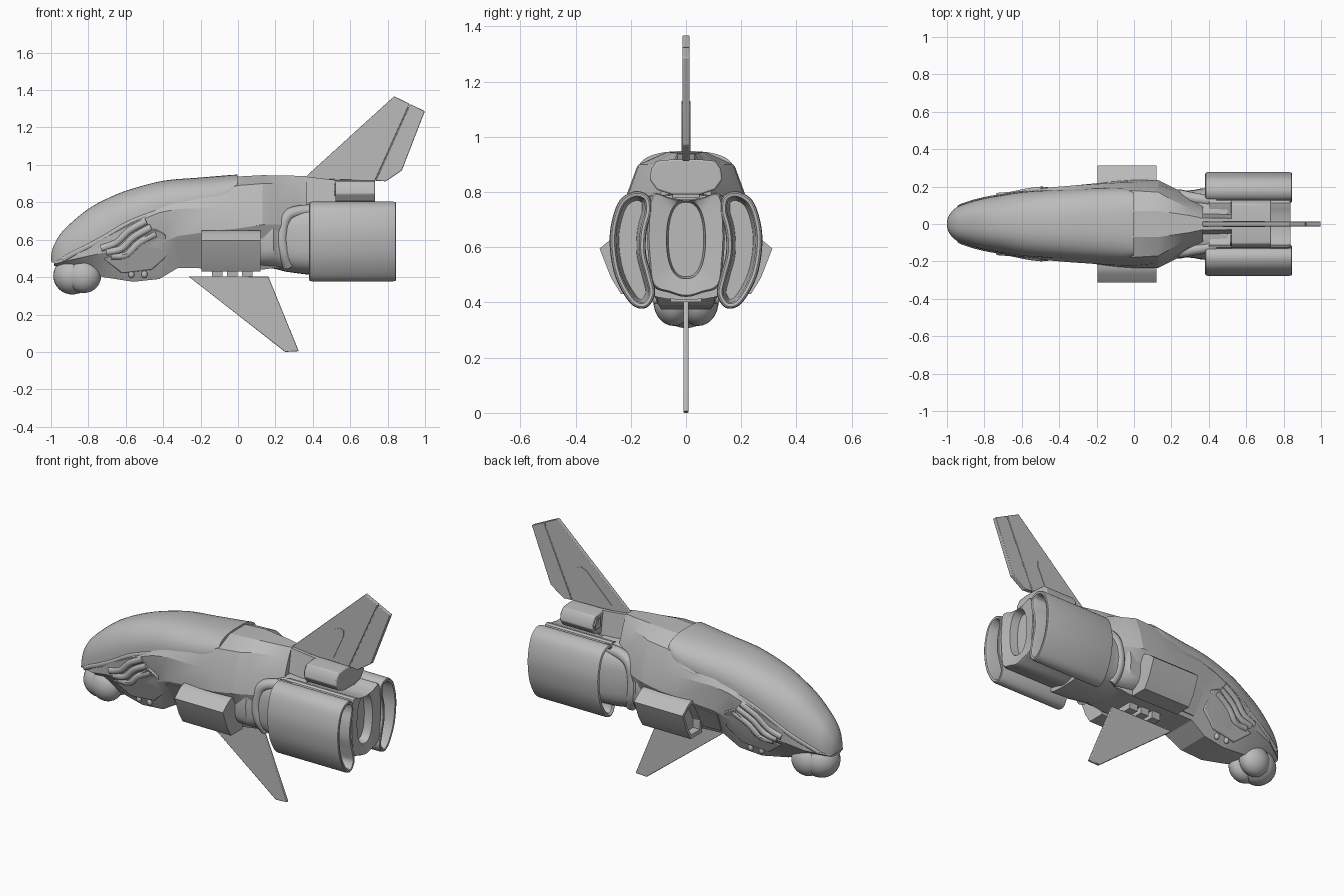
import bpy, bmesh, math
from mathutils import Vector
from mathutils.bvhtree import BVHTree

if "Cube" in bpy.data.objects:
    bpy.data.objects.remove(bpy.data.objects["Cube"])

grey = bpy.data.materials.new("hull grey")
grey.diffuse_color = (0.5, 0.5, 0.5, 1)
grey.use_nodes = True
grey.node_tree.nodes["Principled BSDF"].inputs["Base Color"].default_value = grey.diffuse_color


def finish(name, bm, angle=30, mirror=False, bevel=0):
    bmesh.ops.remove_doubles(bm, verts=bm.verts, dist=1e-5)
    bmesh.ops.recalc_face_normals(bm, faces=bm.faces)
    me = bpy.data.meshes.new(name)
    bm.to_mesh(me)
    bm.free()
    ob = bpy.data.objects.new(name, me)
    bpy.context.collection.objects.link(ob)
    me.materials.append(grey)
    bpy.ops.object.select_all(action='DESELECT')
    ob.select_set(True)
    bpy.context.view_layer.objects.active = ob
    bpy.ops.object.shade_smooth_by_angle(angle=math.radians(angle))
    if bevel:
        b = ob.modifiers.new("bevel", 'BEVEL')
        b.width, b.segments = bevel, 2
    if mirror:
        ob.modifiers.new("mirror", 'MIRROR').use_axis = (False, True, False)
    return ob


def loft(name, rings, closed=True, caps=True, **kw):
    bm = bmesh.new()
    rows = [[bm.verts.new(p) for p in r] for r in rings]
    n = len(rows[0])
    for a, b in zip(rows, rows[1:]):
        for i in range(n if closed else n - 1):
            j = (i + 1) % n
            bm.faces.new((a[i], a[j], b[j], b[i]))
    if caps:
        bm.faces.new(rows[0])
        bm.faces.new(rows[-1])
    return finish(name, bm, **kw)


def plate(name, xz, t, y=0, **kw):
    """Side-view outline given thickness along y."""
    return loft(name, [[(x, y + s * t, z) for x, z in xz] for s in (-1, 1)], **kw)


def prism(name, yz, x0, x1, **kw):
    """Front-on outline carried along x."""
    return loft(name, [[(x, y, z) for y, z in yz] for x in (x0, x1)], **kw)


def spline(pts, closed=True, steps=6):
    """Smooth curve through the points."""
    P = [Vector(p) for p in pts]
    n, out = len(P), []
    get = (lambda i: P[i % n]) if closed else (lambda i: P[max(0, min(n - 1, i))])
    for i in range(n if closed else n - 1):
        a, b, c, d = (get(i + k) for k in (-1, 0, 1, 2))
        for s in range(steps):
            t = s / steps
            out.append(0.5 * (2 * b + (c - a) * t + (2 * a - 5 * b + 4 * c - d) * t * t
                              + (3 * b - a - 3 * c + d) * t ** 3))
    return out if closed else out + [P[-1]]


def tube(name, pts, r, flat=1.0, sides=10):
    rings = []
    for i, p in enumerate(pts):
        d = (pts[min(i + 1, len(pts) - 1)] - pts[max(i - 1, 0)]).normalized()
        u = d.cross(Vector((0, 1, 0))).normalized()
        v = d.cross(u)
        rings.append([p + r * (u * math.cos(k * math.tau / sides) +
                               flat * v * math.sin(k * math.tau / sides)) for k in range(sides)])
    return loft(name, rings, angle=40, mirror=True)


def ball(name, c, r, mirror=False):
    bm = bmesh.new()
    bmesh.ops.create_uvsphere(bm, u_segments=28, v_segments=16, radius=1)
    for v in bm.verts:
        v.co = Vector(c) + Vector(v.co[i] * r[i] for i in range(3))
    return finish(name, bm, angle=60, mirror=mirror)


# Faceted hull: x, then y,z of spine, shoulder, side edge, flank and keel
stations = [
    (-.985, .02, .49, .04, .485, .055, .48, .055, .47, .03, .46),
    (-.86, .05, .62, .09, .58, .125, .535, .13, .50, .06, .45),
    (-.72, .07, .72, .13, .67, .158, .605, .155, .53, .07, .40),
    (-.56, .08, .80, .14, .76, .184, .69, .165, .54, .09, .375),
    (-.42, .09, .85, .15, .81, .198, .745, .180, .58, .10, .39),
    (-.32, .09, .87, .16, .84, .206, .765, .200, .62, .11, .45),
    (-.10, .09, .89, .18, .86, .220, .77, .228, .65, .12, .445),
    (0, .07, .938, .178, .89, .222, .77, .235, .66, .12, .44),
    (.13, .07, .945, .17, .90, .21, .79, .235, .68, .12, .44),
    (.20, .06, .944, .13, .90, .185, .80, .20, .68, .12, .45),
    (.30, .045, .942, .08, .89, .12, .80, .15, .68, .10, .45),
    (.37, .03, .94, .06, .88, .09, .80, .12, .68, .09, .45),
]
rings = []
for s in stations:
    half = [(s[0], s[i], s[i + 1]) for i in range(1, 11, 2)]
    rings.append(half + [(x, -y, z) for x, y, z in reversed(half)])
hull = loft("hull", rings, angle=18)
hb = bmesh.new()
hb.from_mesh(hull.data)
tree = BVHTree.FromBMesh(hb)
hb.free()


def on_hull(x, z, out=0.0):
    hit = tree.ray_cast(Vector((x, 1, z)), Vector((0, -1, 0)))[0]
    return Vector((x, (hit.y if hit else 0.1) + out, z))


# Smooth canopy: x, half width, edge height, top height
canopy = spline([(-1, .012, .485, .51), (-.987, .05, .478, .565), (-.95, .088, .495, .63),
                 (-.89, .113, .53, .692), (-.80, .138, .575, .765), (-.70, .155, .63, .82),
                 (-.58, .172, .70, .868), (-.40, .183, .765, .915), (-.22, .190, .80, .931),
                 (-.10, .192, .825, .941), (-.04, .187, .85, .946), (-.003, .17, .885, .948)], False, 4)
rings = []
for x, w, lo, hi in canopy:
    row = []
    for k in range(25):
        a = math.pi * k / 24
        c = math.cos(a)
        row.append((x, w * math.copysign(abs(c) ** .8, c), lo + (hi - lo) * math.sin(a) ** .9))
    rings.append(row)
loft("canopy", rings, angle=50)
tube("canopy_rail", [Vector((x, w, lo - .01)) for x, w, lo, hi in canopy[9:-8]], .013, .5)

# Round sensors under the nose
ball("nose_sensor", (-.885, 0, .407), (.103, .10, .10))
ball("side_sensor", (-.825, .045, .405), (.093, .073, .09), True)

# Cheek: raised panel, curved vent slats and small studs
outline = [(-.72, .50), (-.60, .53), (-.54, .59), (-.45, .66), (-.39, .63), (-.37, .52), (-.46, .44), (-.62, .42)]
loft("cheek_panel", [[on_hull(x, z, o) for x, z in outline] for o in (-.03, .009)], mirror=True, bevel=.006)
for i in range(3):
    dx, dz = .026 * i, -.033 * i
    path = spline([(-.73 + dx, .555 + dz * .6), (-.65 + dx, .585 + dz), (-.58 + dx, .65 + dz),
                   (-.49 + dx, .70 + dz)], False, 5)
    tube("vent_slat", [on_hull(p.x, p.y, -.004) for p in path], .02, .8)
for x in (-.57, -.50):
    ball("cheek_stud", on_hull(x, .415), (.016, .014, .02), True)

# Lower armour panel
rear = [(-.34, .60), (-.20, .62), (-.20, .47), (-.32, .47)]
loft("lower_panel", [[on_hull(x, z, o) for x, z in rear] for o in (-.03, .006)], mirror=True)

# Wedge-shaped side boxes with recessed front
box = [(.13, .65), (.235, .65), (.265, .635), (.313, .595), (.272, .49), (.235, .43), (.13, .43)]
cy, cz = .22, .55
small = [(cy + (y - cy) * .8, cz + (z - cz) * .8) for y, z in box]
loft("side_box", [[(x, y, z) for y, z in p] for x, p in
                  ((-.15, small), (-.196, small), (-.196, box), (.12, box))], mirror=True)

# Belly pegs
for x in (-.11, -.03, .05):
    prism("belly_peg", [(0, .45), (.06, .45), (.055, .402), (0, .402)], x - .028, x + .028, mirror=True)

# Waist joining hull and engines, with soft collars
rings = []
for x, w, lo, hi in ((.12, .20, .45, .74), (.19, .20, .445, .76), (.215, .18, .44, .77), (.25, .176, .43, .785),
                     (.32, .182, .42, .79), (.36, .19, .415, .795), (.50, .20, .41, .79)):
    row = []
    for k in range(32):
        c, s = math.cos(k * math.tau / 32), math.sin(k * math.tau / 32)
        row.append((x, w * math.copysign(abs(c) ** .7, c),
                    (hi + lo) / 2 + (hi - lo) / 2 * math.copysign(abs(s) ** .6, s)))
    rings.append(row)
loft("waist", rings, angle=35)
tube("waist_collar", spline([(.44, .12, .755), (.33, .135, .752), (.26, .15, .72), (.235, .155, .62),
                             (.245, .15, .53), (.27, .12, .46)], False), .032)

# Kidney-shaped engine shells, hollow at both ends
bean = spline([(.184, .803), (.24, .77), (.27, .69), (.276, .60), (.255, .49), (.20, .395), (.145, .38),
               (.112, .43), (.125, .50), (.145, .58), (.142, .66), (.125, .73), (.135, .785)], steps=5)


def inset(loop, d):
    out = []
    for i, p in enumerate(loop):
        t = loop[(i + 1) % len(loop)] - loop[i - 1]
        out.append(p + Vector((t.y, -t.x)).normalized() * d)
    return out


rings = []
for x, d in ((.46, .025), (.39, .022), (.38, .012), (.384, .002), (.395, 0), (.83, 0), (.842, .003),
             (.845, .008), (.843, .018), (.83, .024), (.66, .034)):
    rings.append([(x, p.x, p.y) for p in inset(bean, d)])
loft("engine_shell", rings, mirror=True, angle=35)

# Centre engine housing with oval nozzle
house = spline([(0, .772), (.06, .78), (.125, .79), (.14, .66), (.135, .55), (.12, .46), (.06, .435), (0, .42),
                (-.06, .435), (-.12, .46), (-.135, .55), (-.14, .66), (-.125, .79), (-.06, .78)], steps=4)
oval = []
for p in house:
    a = math.atan2((p.y - .628) / .18, p.x / .13)
    c, s = math.cos(a), math.sin(a)
    oval.append((.071 * math.copysign(abs(c) ** .8, c), .628 + .142 * math.copysign(abs(s) ** .9, s)))
loft("centre_nozzle", [[(.40, *p) for p in house], [(.825, *p) for p in house],
                       [(.838, p.x * .95, .62 + (p.y - .62) * .97) for p in house],
                       [(.828, *p) for p in oval], [(.78, y * .9, .628 + (z - .628) * .95) for y, z in oval]], angle=35)

# Spine beam, tail pod and its twin intakes
loft("spine_beam", [[(x, s * w, z) for s, w, z in ((-1, w, lo), (1, w, lo), (1, w * .6, hi), (-1, w * .6, hi))]
                    for x, w, lo, hi in ((.15, .10, .80, .944), (.36, .055, .80, .938), (.54, .05, .78, .917))])
prism("tail_pod", [(-.105, .808), (-.132, .845), (-.125, .885), (-.105, .912), (-.05, .918), (.05, .918),
                   (.105, .912), (.125, .885), (.132, .845), (.105, .808), (.05, .79), (-.05, .79)],
      .52, .733, bevel=.006)
mouth = [(.06, .84), (.112, .835), (.118, .86), (.10, .898), (.06, .90)]
loft("pod_intake", [[(x, .09 + (y - .09) * k, .868 + (z - .868) * k) for y, z in mouth]
                    for x, k in ((.53, .65), (.512, .75), (.512, 1), (.53, 1))], mirror=True)

# Dorsal fin in two plates with a narrow gap, plus raised side panel
plate("dorsal_fin", [(.36, .935), (.835, 1.367), (.917, 1.327), (.732, .915), (.40, .925)], .0125, bevel=.003)
plate("rudder", [(.921, 1.325), (.999, 1.287), (.876, .97), (.79, .912), (.737, .915)], .0125, bevel=.003)
plate("fin_core", [(.83, 1.35), (.97, 1.28), (.85, .97), (.70, .90), (.45, .92)], .009)
plate("fin_panel", [(.475, .955), (.64, 1.115), (.675, 1.13), (.70, 1.12), (.70, 1.09), (.635, .945)], .0155)

# Ventral fin
plate("ventral_fin", [(-.265, .404), (.162, .404), (.325, .004), (.252, 0)], .009, bevel=.004)
